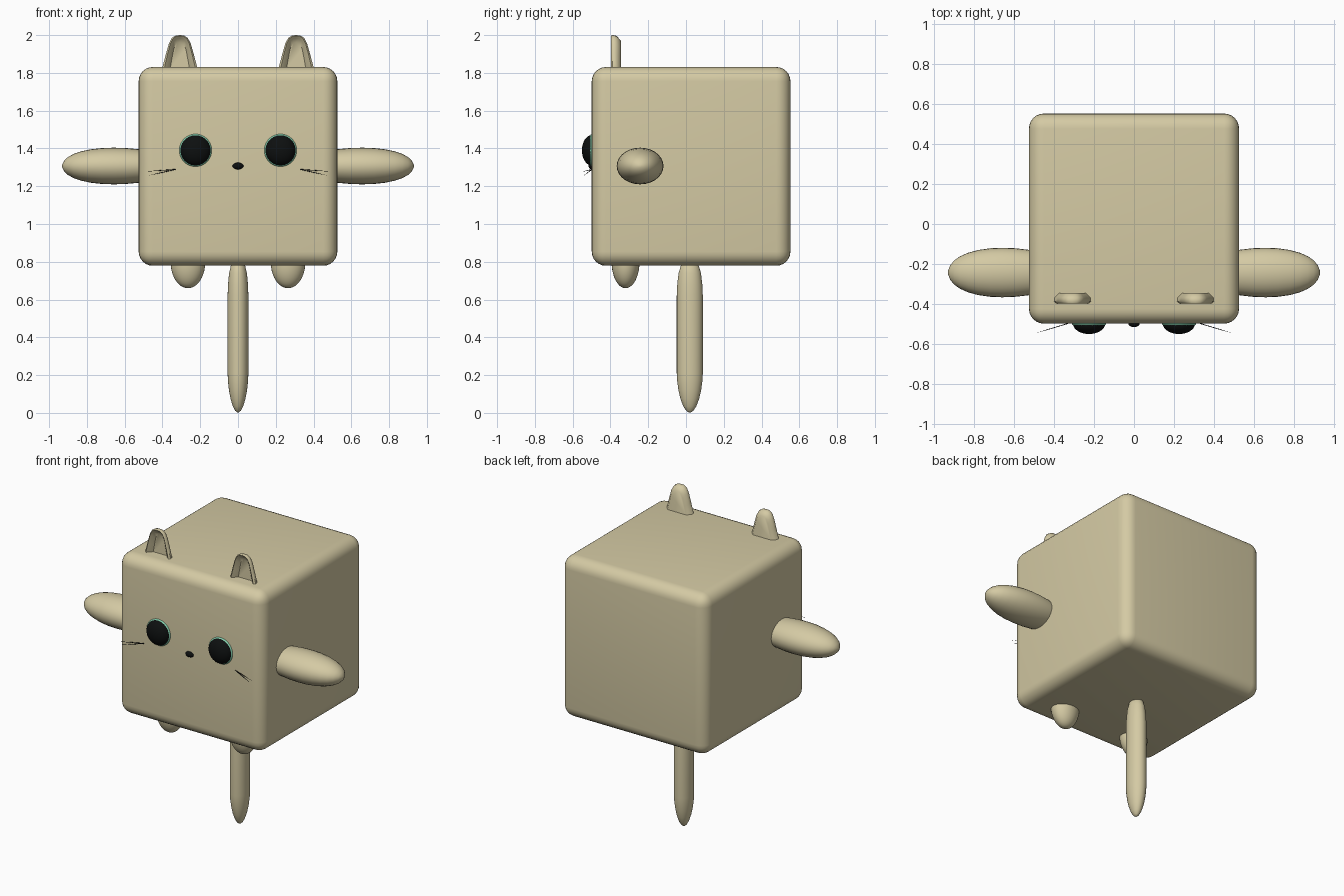
import bpy, bmesh, math
from mathutils import Vector, Matrix

cube = bpy.data.objects.get("Cube")
if cube:
    bpy.data.objects.remove(cube, do_unlink=True)


def material(name, rgb):
    m = bpy.data.materials.new(name)
    m.use_nodes = True
    m.diffuse_color = (*rgb, 1)
    m.node_tree.nodes["Principled BSDF"].inputs["Base Color"].default_value = (*rgb, 1)
    return m


CREAM = material("cream", (0.66, 0.59, 0.37))
BLACK = material("black", (0.004, 0.005, 0.005))
GREEN = material("pale_green", (0.22, 0.60, 0.40))


def finish(name, bm, mat, angle=50):
    bmesh.ops.recalc_face_normals(bm, faces=bm.faces)
    mesh = bpy.data.meshes.new(name)
    bm.to_mesh(mesh)
    bm.free()
    ob = bpy.data.objects.new(name, mesh)
    bpy.context.collection.objects.link(ob)
    mesh.materials.append(mat)
    bpy.ops.object.select_all(action="DESELECT")
    ob.select_set(True)
    bpy.context.view_layer.objects.active = ob
    bpy.ops.object.shade_smooth_by_angle(angle=math.radians(angle))
    return ob


def ellipsoid(name, centre, radii, mat):
    bm = bmesh.new()
    bmesh.ops.create_uvsphere(bm, u_segments=32, v_segments=20, radius=1)
    bm.transform(Matrix.Translation(centre) @ Matrix.Diagonal((*radii, 1)))
    return finish(name, bm, mat)


def limb(name, origin, axis, u, v, profile, mat):
    """Loft elliptical rings along an axis; profile is (distance, scale)."""
    bm = bmesh.new()
    n, rings = 28, []
    origin, axis, u, v = map(Vector, (origin, axis, u, v))
    for d, s in profile:
        angles = [2 * math.pi * i / n for i in range(n)]
        rings.append([bm.verts.new(origin + axis * d + s * (u * math.cos(a) + v * math.sin(a)))
                      for a in angles])
    for a, b in zip(rings, rings[1:]):
        for i in range(n):
            bm.faces.new((a[i], a[(i + 1) % n], b[(i + 1) % n], b[i]))
    bm.faces.new(rings[0])
    bm.faces.new(rings[-1])
    return finish(name, bm, mat, 80)


def ear(name, x):
    """Arched shell with a hollow front and a rounded back."""
    half = [(-.1, 0), (-.092, .02), (-.075, .085), (-.058, .145), (-.042, .175), (-.022, .188)]
    arch = half + [(0, .19)] + [(-px, pz) for px, pz in reversed(half)]
    layers = [(.55, .80, -.365), (.72, .91, -.385), (.88, .98, -.397),
              (1, 1, -.388), (.97, .98, -.368), (.72, .85, -.345)]
    bm = bmesh.new()
    rings = [[bm.verts.new((x + px * sx, y, 1.81 + pz * sz)) for px, pz in arch]
             for sx, sz, y in layers]
    n = len(arch)
    for a, b in zip(rings, rings[1:]):
        for i in range(n):
            j = (i + 1) % n
            bm.faces.new((a[i], a[j], b[j], b[i]))
    bm.faces.new(rings[0])
    bm.faces.new(rings[-1])
    return finish(name, bm, CREAM)


# Rounded box body
bm = bmesh.new()
bmesh.ops.create_cube(bm, size=1.052)
bm.transform(Matrix.Translation((0, 0.027, 1.305)))
bmesh.ops.bevel(bm, geom=bm.edges[:], offset=0.075, segments=6, profile=0.5, affect="EDGES")
finish("body", bm, CREAM)

# Tail hanging below, pointed at the bottom
limb("tail", (0, 0.02, 0), (0, 0, 1), (0.055, 0, 0), (0, 0.069, 0),
     [(0.002, .08), (.012, .28), (.035, .5), (.075, .72), (.12, .87), (.17, .97), (.21, 1),
      (.62, 1), (.68, .96), (.74, .86), (.785, .66), (.81, .3)], CREAM)

# Mirrored parts
for side, s in (("left", 1), ("right", -1)):
    limb(side + "_arm", (s * 0.45, -0.243, 1.307), (s, 0, 0), (0, 0.124, 0), (0, 0, 0.097),
         [(0, .78), (.08, .92), (.15, .985), (.21, 1), (.27, .98), (.33, .91), (.38, .8),
          (.42, .66), (.45, .49), (.47, .3), (.481, .08)], CREAM)
    ellipsoid(side + "_foot", (s * 0.265, -0.32, 0.80), (0.092, 0.074, 0.14), CREAM)
    ear(side + "_ear", s * 0.308)
    ellipsoid(side + "_eye_rim", (s * 0.225, -0.495, 1.39), (0.087, 0.03, 0.087), GREEN)
    ellipsoid(side + "_eye", (s * 0.225, -0.498, 1.39), (0.081, 0.053, 0.081), BLACK)
    # Thin tapered whiskers
    start = Vector((s * 0.33, -0.498, 1.289))
    for label, end in (("upper", (s * 0.487, -0.545, 1.278)), ("lower", (s * 0.472, -0.54, 1.257))):
        step = Vector(end) - start
        u = step.cross(Vector((0, 0, 1))).normalized()
        v = step.cross(u).normalized()
        limb(f"{side}_{label}_whisker", start, step, u * 0.002, v * 0.002,
             [(0, 1), (.6, .8), (1, .2)], BLACK)

# Small nose
ellipsoid("nose", (0, -0.498, 1.307), (0.029, 0.018, 0.018), BLACK)
